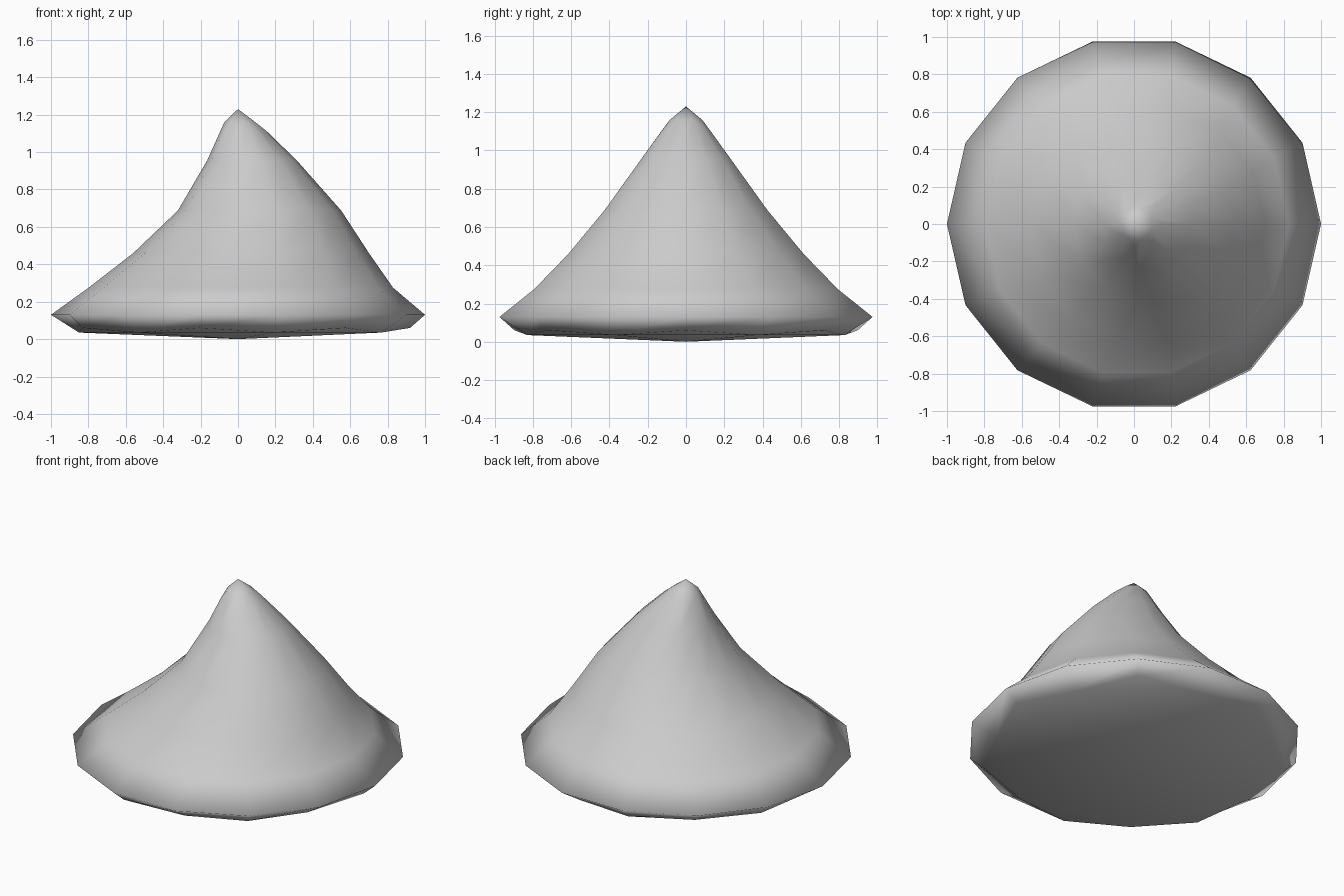
import bpy, bmesh
from math import pi, cos, sin

if "Cube" in bpy.data.objects:
    bpy.data.objects.remove(bpy.data.objects["Cube"])

N = 14
bm = bmesh.new()


def ring(r, z, shift=0.0, step=1, start=0):
    """Circle of vertices keyed by their column number."""
    return {k: bm.verts.new((shift + r * cos(2 * pi * k / N), r * sin(2 * pi * k / N), z))
            for k in range(start, N, step)}


def zigzag_cap(outer, inner, pole_z):
    """Seven-sided fan around a pole, ringed by seven triangular points."""
    cap = {**ring(*outer, step=2), **ring(*inner, step=2, start=1)}
    pole = bm.verts.new((0, 0, pole_z))
    for k in range(1, N, 2):
        nxt = cap[(k + 2) % N]
        bm.faces.new((cap[k], nxt, pole))
        bm.faces.new((cap[k], cap[(k + 1) % N], nxt))
    return cap


# Flattened base, flared rim, lopsided slope and pointed tip
rows = [zigzag_cap((0.92, 0.06), (0.85, 0.035), 0.0)]
for r, z, shift in [(1.0, 0.13, 0.0), (0.814, 0.275, 0.015), (0.63, 0.46, 0.07),
                    (0.437, 0.687, 0.115), (0.24, 0.955, 0.075)]:
    rows.append(ring(r, z, shift))
rows.append(zigzag_cap((0.125, 1.11, 0.03), (0.087, 1.16, 0.014), 1.23))

for lo, hi in zip(rows, rows[1:]):
    for k in range(N):
        j = (k + 1) % N
        bm.faces.new((lo[k], lo[j], hi[j], hi[k]))

bmesh.ops.recalc_face_normals(bm, faces=bm.faces[:])
for f in bm.faces:
    f.smooth = True
mesh = bpy.data.meshes.new("peaked_mound")
bm.to_mesh(mesh)
bm.free()
mound = bpy.data.objects.new("peaked_mound", mesh)
bpy.context.collection.objects.link(mound)
